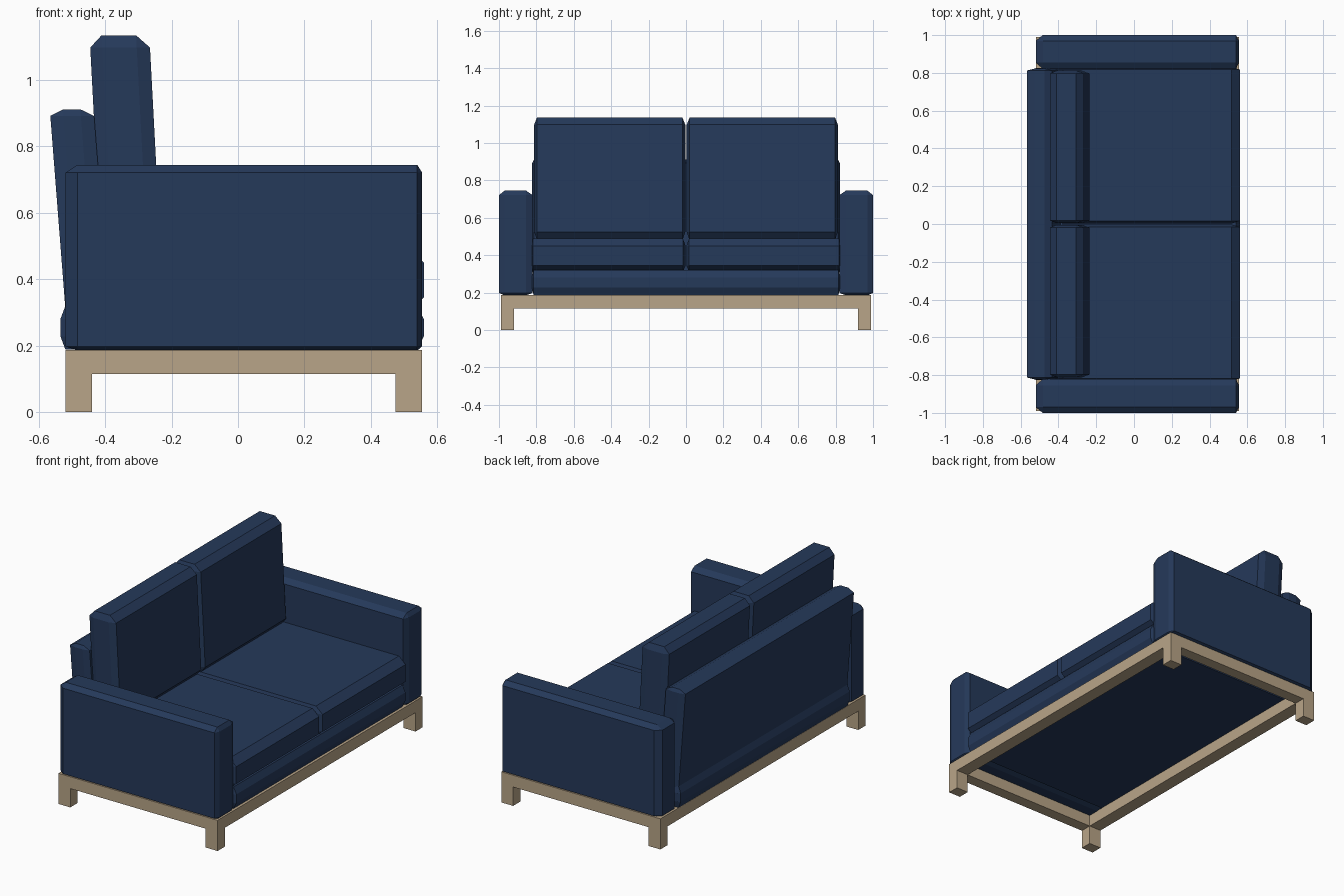
import bpy, bmesh
from itertools import product

if "Cube" in bpy.data.objects:
    bpy.data.objects.remove(bpy.data.objects["Cube"])


def material(name, rgb):
    m = bpy.data.materials.new(name)
    m.diffuse_color = (*rgb, 1)
    m.use_nodes = True
    m.node_tree.nodes["Principled BSDF"].inputs["Base Color"].default_value = m.diffuse_color
    return m


FABRIC = material("navy fabric", (0.0185, 0.041, 0.102))
WOOD = material("light wood", (0.485, 0.376, 0.246))


def finish(bm, name, mat):
    bmesh.ops.dissolve_limit(bm, angle_limit=0.01, verts=bm.verts, edges=bm.edges)
    bmesh.ops.recalc_face_normals(bm, faces=bm.faces)
    me = bpy.data.meshes.new(name)
    bm.to_mesh(me)
    bm.free()
    me.materials.append(mat)
    ob = bpy.data.objects.new(name, me)
    bpy.context.collection.objects.link(ob)
    return ob


def padded_box(name, x, y, z, cx, cy, cz, lean=0, pivot=0, flip=1):
    """Chamfered box; ranges are (low, high), chamfers (at low, at high)."""
    bm = bmesh.new()
    rng, cham = (x, y, z), (cx, cy, cz)
    for corner in product((0, 1), repeat=3):
        outer = [rng[a][corner[a]] for a in range(3)]
        inner = [outer[a] + cham[a][corner[a]] * (1 - 2 * corner[a]) for a in range(3)]
        for axis in range(3):
            p = [outer[a] if a == axis else inner[a] for a in range(3)]
            p[0] -= lean * (p[2] - pivot)
            p[1] *= flip
            bm.verts.new(p)
    bmesh.ops.convex_hull(bm, input=bm.verts)
    return finish(bm, name, FABRIC)


# wooden frame: ring of rails with corner legs, built as one closed shell of cells
xs = (-0.52, -0.44, 0.475, 0.555)
ys = (-0.99, -0.92, 0.92, 0.99)
zs = (0, 0.115, 0.187)
cells = {(i, j, 1) for i in range(3) for j in range(3) if (i, j) != (1, 1)}
cells |= {(i, j, 0) for i in (0, 2) for j in (0, 2)}
bm = bmesh.new()
for c in cells:
    for axis in range(3):
        for side in (0, 1):
            n = list(c)
            n[axis] += 2 * side - 1
            if tuple(n) in cells:
                continue
            quad = []
            for u, v in ((0, 0), (1, 0), (1, 1), (0, 1)):
                k = list(c)
                k[axis] += side
                k[(axis + 1) % 3] += u
                k[(axis + 2) % 3] += v
                quad.append(bm.verts.new((xs[k[0]], ys[k[1]], zs[k[2]])))
            bm.faces.new(quad)
bmesh.ops.remove_doubles(bm, verts=bm.verts, dist=1e-4)
finish(bm, "wooden_frame", WOOD)

# upholstered base and leaning back panel
padded_box("seat_base", (-0.535, 0.56), (-0.825, 0.825), (0.188, 0.32),
           (0.015, 0.02), (0.01, 0.01), (0.04, 0.04))
padded_box("back_panel", (-0.52, -0.388), (-0.823, 0.823), (0.30, 0.912),
           (0.04, 0.04), (0.01, 0.01), (0.01, 0.02), lean=0.078, pivot=0.31)

# mirrored arms and cushions
for side, f in (("right", -1), ("left", 1)):
    padded_box(side + "_arm", (-0.52, 0.555), (0.82, 1.0), (0.185, 0.745),
               (0.037, 0.015), (0.035, 0.03), (0.013, 0.024), flip=f)
    padded_box(side + "_seat_cushion", (-0.42, 0.56), (0.002, 0.832), (0.31, 0.49),
               (0.045, 0.045), (0.015, 0.015), (0.035, 0.04), flip=f)
    padded_box(side + "_back_cushion", (-0.445, -0.265), (0.004, 0.812), (0.48, 1.135),
               (0.036, 0.04), (0.015, 0.015), (0.045, 0.037), lean=0.053, pivot=1.095, flip=f)
